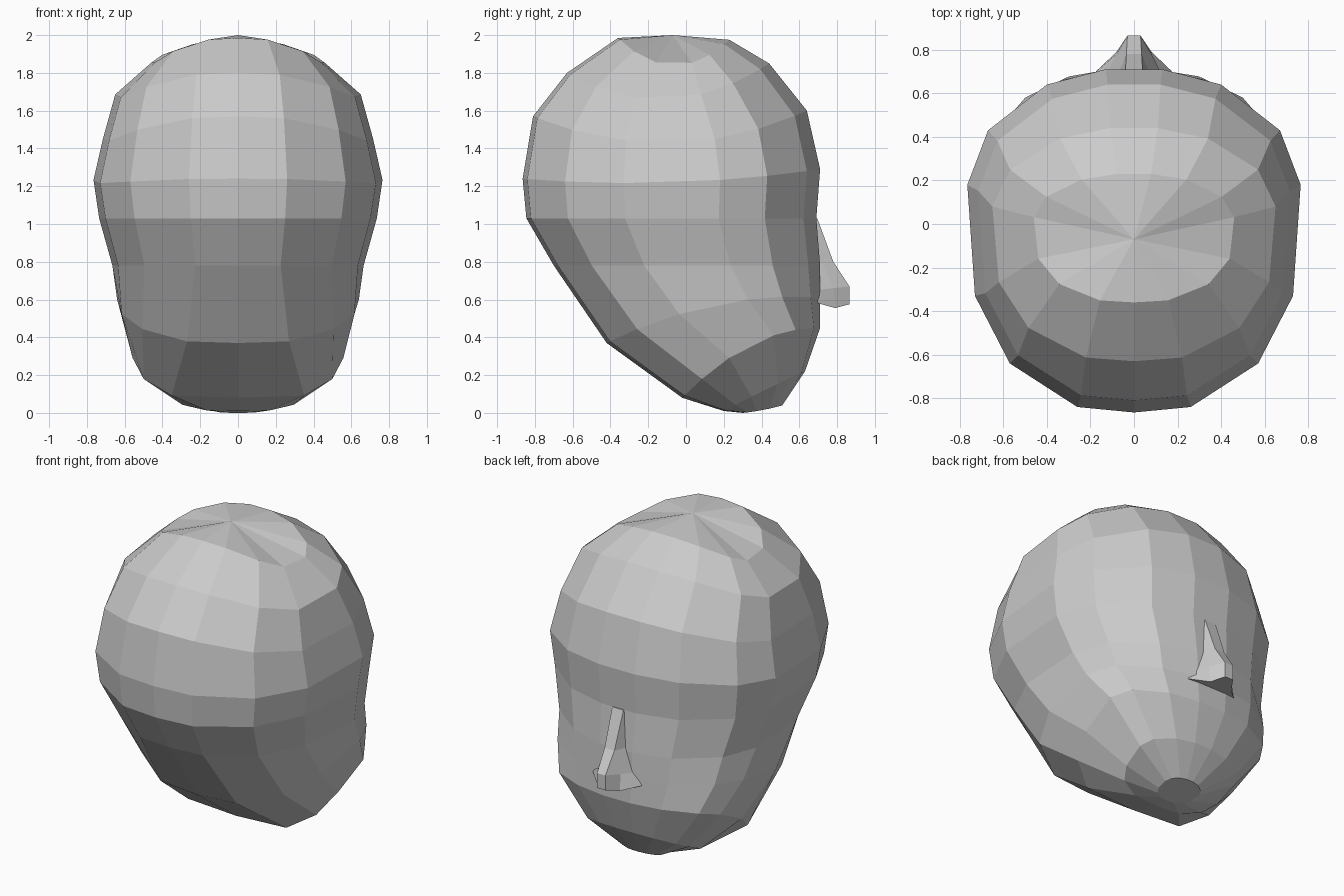
import bpy, bmesh

if "Cube" in bpy.data.objects:
    bpy.data.objects.remove(bpy.data.objects["Cube"])

# Half outline of the widest head ring, from back centre to face
HALF = [(0, -.865), (.26, -.84), (.57, -.64), (.73, -.33),
        (.765, .18), (.67, .43), (.40, .64), (.13, .71)]
WIDE, BACK, DEPTH = .765, -.865, 1.575

# Each ring: half width, back y, face y, z at back / side / face, back squareness
RINGS = [
    (.46, -.36, .23, 1.985, 1.84, 1.975, 1),
    (.65, -.63, .44, 1.80, 1.66, 1.85, 1),
    (.715, -.81, .64, 1.57, 1.43, 1.60, 1),
    (.765, -.865, .71, 1.24, 1.22, 1.29, 1),
    (.735, -.845, .69, 1.03, 1.03, 1.03, 1),
    (.665, -.70, .71, .78, .78, .78, 1),
    (.64, -.42, .71, .37, .57, .61, .8),
    (.57, -.02, .71, .08, .36, .45, .45),
    (.36, .20, .63, .01, .12, .22, .7),
    (.13, .30, .51, 0, .015, .04, 1),
]


def ring_points(w, yb, yf, zb, zs, zf, p):
    pts = []
    for k, (tx, ty) in enumerate(HALF):
        t = (ty - BACK) / DEPTH
        x = w * (tx / WIDE) ** (p if k < 4 else 1)
        z = (zb * (2 * t - 1) * (t - 1) + zs * 4 * t * (1 - t)
             + zf * t * (2 * t - 1))
        pts.append((x, yb + t * (yf - yb), z))
    return pts + [(-x, y, z) for x, y, z in pts[:0:-1]]


def finish(name, bm):
    bmesh.ops.recalc_face_normals(bm, faces=bm.faces)
    me = bpy.data.meshes.new(name)
    bm.to_mesh(me)
    bm.free()
    ob = bpy.data.objects.new(name, me)
    bpy.context.collection.objects.link(ob)
    return ob


def bridge(bm, a, b, closed=True):
    n = len(a)
    for i in range(n if closed else n - 1):
        j = (i + 1) % n
        bm.faces.new((a[i], a[j], b[j], b[i]))


# Head: stacked rings with a crown point and a closed chin
bm = bmesh.new()
loops = [[bm.verts.new(p) for p in ring_points(*r)] for r in RINGS]
for a, b in zip(loops, loops[1:]):
    bridge(bm, a, b)
crown = bm.verts.new((0, -.07, 2.0))
top = loops[0]
for i in range(len(top)):
    bm.faces.new((top[i], top[(i + 1) % len(top)], crown))
bm.faces.new(loops[-1])
finish("head", bm)

# Nose: half sections (base, wing, ridge) mirrored across x
NOSE = [
    [(.05, .67, 1.03), (.045, .68, 1.03), (.04, .695, 1.03)],
    [(.08, .67, .80), (.06, .72, .80), (.035, .78, .80)],
    [(.13, .68, .65), (.08, .78, .66), (.03, .865, .67)],
    [(.175, .70, .58), (.08, .79, .555), (.03, .865, .575)],
]
bm = bmesh.new()
loops = []
for s in NOSE:
    pts = s + [(-x, y, z) for x, y, z in reversed(s)]
    loops.append([bm.verts.new(p) for p in pts])
for a, b in zip(loops, loops[1:]):
    bridge(bm, a, b)
bm.faces.new(loops[0])
bm.faces.new(loops[-1])
finish("nose", bm)
